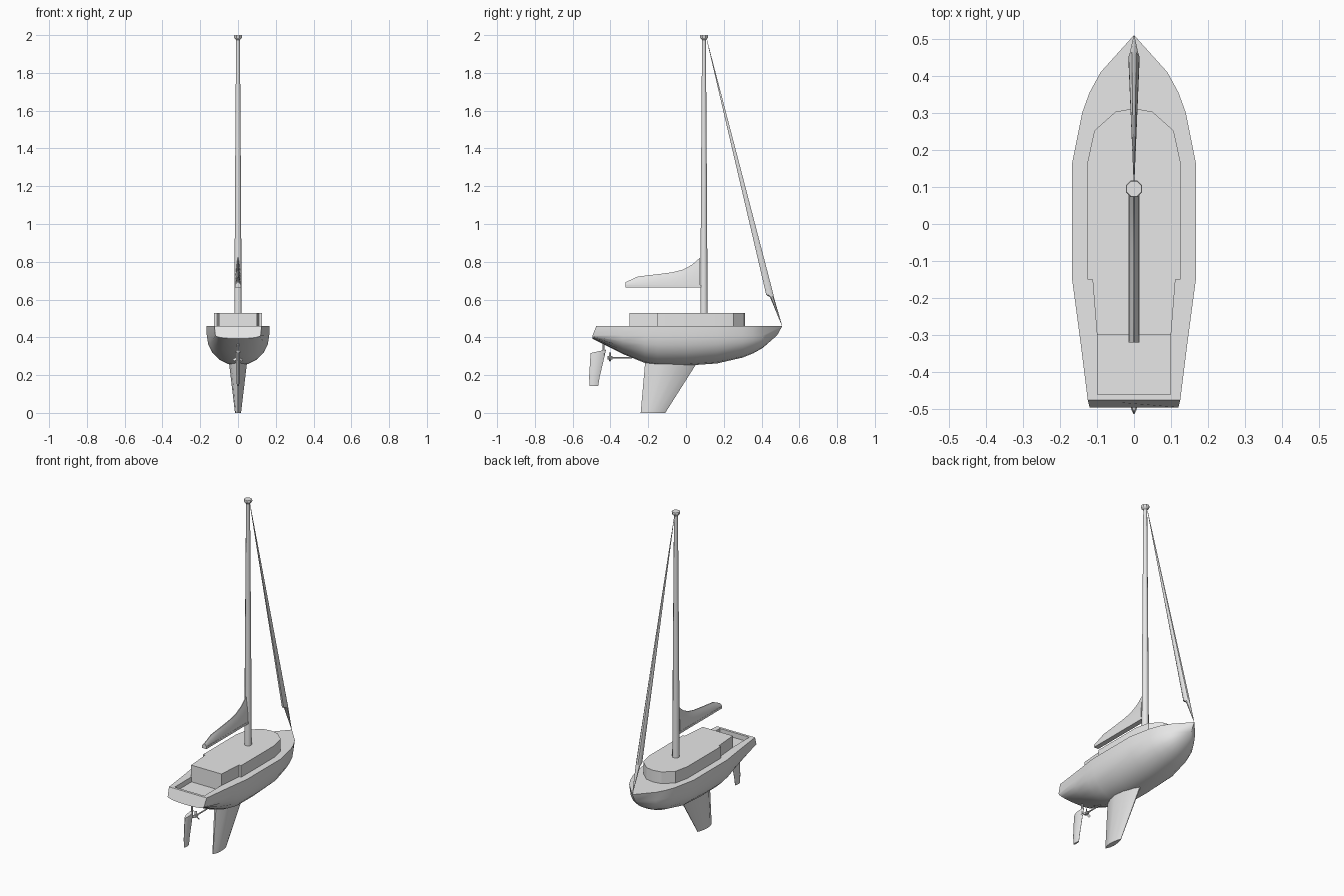
import bpy, bmesh
from math import sin, cos, pi, radians
from mathutils import Matrix

cube = bpy.data.objects.get("Cube")
if cube:
    bpy.data.objects.remove(cube)

grey = bpy.data.materials.new("light grey")
grey.use_nodes = True
grey.diffuse_color = (0.8, 0.8, 0.8, 1)
grey.node_tree.nodes["Principled BSDF"].inputs["Base Color"].default_value = (0.8, 0.8, 0.8, 1)


def finish(name, bm, angle=30):
    """Turn a bmesh into a shaded, coloured object."""
    bmesh.ops.remove_doubles(bm, verts=bm.verts, dist=1e-5)
    bmesh.ops.dissolve_degenerate(bm, edges=bm.edges, dist=1e-5)
    bmesh.ops.recalc_face_normals(bm, faces=bm.faces)
    mesh = bpy.data.meshes.new(name)
    bm.to_mesh(mesh)
    bm.free()
    mesh.materials.append(grey)
    obj = bpy.data.objects.new(name, mesh)
    bpy.context.collection.objects.link(obj)
    bpy.ops.object.select_all(action="DESELECT")
    obj.select_set(True)
    bpy.context.view_layer.objects.active = obj
    bpy.ops.object.shade_smooth_by_angle(angle=radians(angle))
    return obj


def loft(name, rings, angle=30):
    """Skin closed rings of equal length and cap both ends."""
    bm = bmesh.new()
    rows = [[bm.verts.new(p) for p in ring] for ring in rings]
    n = len(rows[0])
    for a, b in zip(rows, rows[1:]):
        for i in range(n):
            j = (i + 1) % n
            bm.faces.new((a[i], a[j], b[j], b[i]))
    bm.faces.new(rows[0])
    bm.faces.new(rows[-1])
    return finish(name, bm, angle)


def oval(x, y, z, rx, ry, n=8):
    return [(x + rx * cos(2 * pi * (i + .5) / n), y + ry * sin(2 * pi * (i + .5) / n), z)
            for i in range(n)]


def foil(y0, y1, z0, z1, half):
    """Horizontal foil section, trailing edge y0 to leading edge y1."""
    shape = [(0, .12), (.2, .75), (.4, 1), (.65, .85), (.88, .45), (1, .06)]
    side = [(half * w, y0 + (y1 - y0) * t, z0 + (z1 - z0) * t) for t, w in shape]
    return side + [(-x, y, z) for x, y, z in reversed(side)]


# Hull: y at deck, half width, y below the deck band, band ratio, keel height
DECK, BAND = .46, .41
stations = [(.51, 0, .482, 1, .41), (.41, .09, .405, .95, .343), (.355, .12, .355, .97, .315),
            (.3, .14, .3, .98, .293), (.165, .167, .165, .99, .262), (0, .167, 0, .99, .25),
            (-.15, .167, -.15, .99, .252), (-.217, .158, -.217, .99, .264),
            (-.33, .143, -.335, .99, .312), (-.475, .125, -.495, .96, .393)]
rings = []
for y, w, yb, ratio, keel in stations:
    side = [(w, y, DECK)]
    for k in range(6):
        a = k * pi / 10
        side.append((w * ratio * cos(a), yb, BAND - (BAND - keel) * sin(a)))
    rings.append(side + [(-x, v, z) for x, v, z in reversed(side[:-1])])
hull = loft("hull", rings)

# Recessed cockpit cut into the aft deck
bpy.ops.mesh.primitive_cube_add(size=1, location=(0, -.38, .48))
cutter = bpy.context.object
cutter.name = "cockpit_cutter"
cutter.scale = (.196, .16, .1)
cutter.hide_render = True
cutter.data.materials.append(grey)
cut = hull.modifiers.new("cockpit", "BOOLEAN")
cut.object = cutter
cut.operation = "DIFFERENCE"
cut.solver = "EXACT"
bpy.context.view_layer.objects.active = hull
bpy.ops.object.modifier_apply(modifier=cut.name)
bpy.data.objects.remove(cutter)

# Cabin with a step in its sides
half = [(.1, -.3), (.112, -.15), (.126, -.15), (.126, .165), (.107, .252), (.05, .303), (0, .312)]
outline = half + [(-x, y) for x, y in reversed(half[:-1])]
loft("cabin", [[(x, y, z) for x, y in outline] for z in (.455, .53)])

# Keel and rudder
loft("keel", [foil(-.24, -.11, 0, 0, .016), foil(-.217, .055, .26, .26, .047),
              foil(-.215, .07, .28, .28, .05)], 40)
loft("rudder", [foil(-.51, -.465, .143, .143, .006), foil(-.513, -.457, .19, .19, .009),
                foil(-.505, -.423, .317, .335, .012)], 40)
loft("rudder_stock", [oval(0, -.437, z, .006, .006) for z in (.3, .37)])

# Mast and masthead cap
MAST_Y = .095
loft("mast", [oval(0, MAST_Y, z, r, r) for z, r in ((.52, .021), (1.2, .017), (1.99, .011))], 50)
loft("mast_cap", [oval(0, MAST_Y, z, r, r)
                  for z, r in ((1.975, .012), (1.985, .022), (1.995, .024), (2, .022))])

# Boom and the sail stowed on top of it
loft("boom", [[(s * .015, y, z) for s, z in ((-1, .664), (1, .664), (1, .677), (-1, .677))]
              for y in (-.32, .08)])
rings = []
for y, top in ((-.32, .692), (-.255, .722), (-.15, .734), (-.075, .744), (-.02, .757),
               (.03, .783), (.075, .822)):
    rise = top - .676
    side = [(.014, y, .676), (.013, y, .676 + .35 * rise),
            (.007, y, .676 + .75 * rise), (.002, y, top)]
    rings.append(side + [(-x, v, z) for x, v, z in reversed(side)])
loft("stowed_sail", rings, 40)

# Rolled headsail ending in a pointed tack at the bow
loft("headsail", [oval(0, y, z, rx, ry) for y, z, rx, ry in (
    (.108, 1.985, .001, .001), (.444, .625, .016, .021),
    (.455, .613, .013, .011), (.508, .462, .001, .001))], 40)

# Propeller with shaft, hub and three twisted blades
PROP_Y, PROP_Z = -.402, .292
bm = bmesh.new()
for r, length, y in ((.004, .12, -.345), (.009, .028, PROP_Y)):
    bmesh.ops.create_cone(bm, cap_ends=True, segments=8, radius1=r, radius2=r, depth=length,
                          matrix=Matrix.Translation((0, y, PROP_Z)) @ Matrix.Rotation(pi / 2, 4, "X"))
for i in range(3):
    place = (Matrix.Translation((0, PROP_Y, PROP_Z)) @ Matrix.Rotation(i * 2 * pi / 3, 4, "Y")
             @ Matrix.Translation((0, 0, .016)) @ Matrix.Rotation(radians(35), 4, "Z"))
    bmesh.ops.create_cube(bm, size=1, matrix=place @ Matrix.Diagonal((.014, .003, .024, 1)))
finish("propeller", bm)
